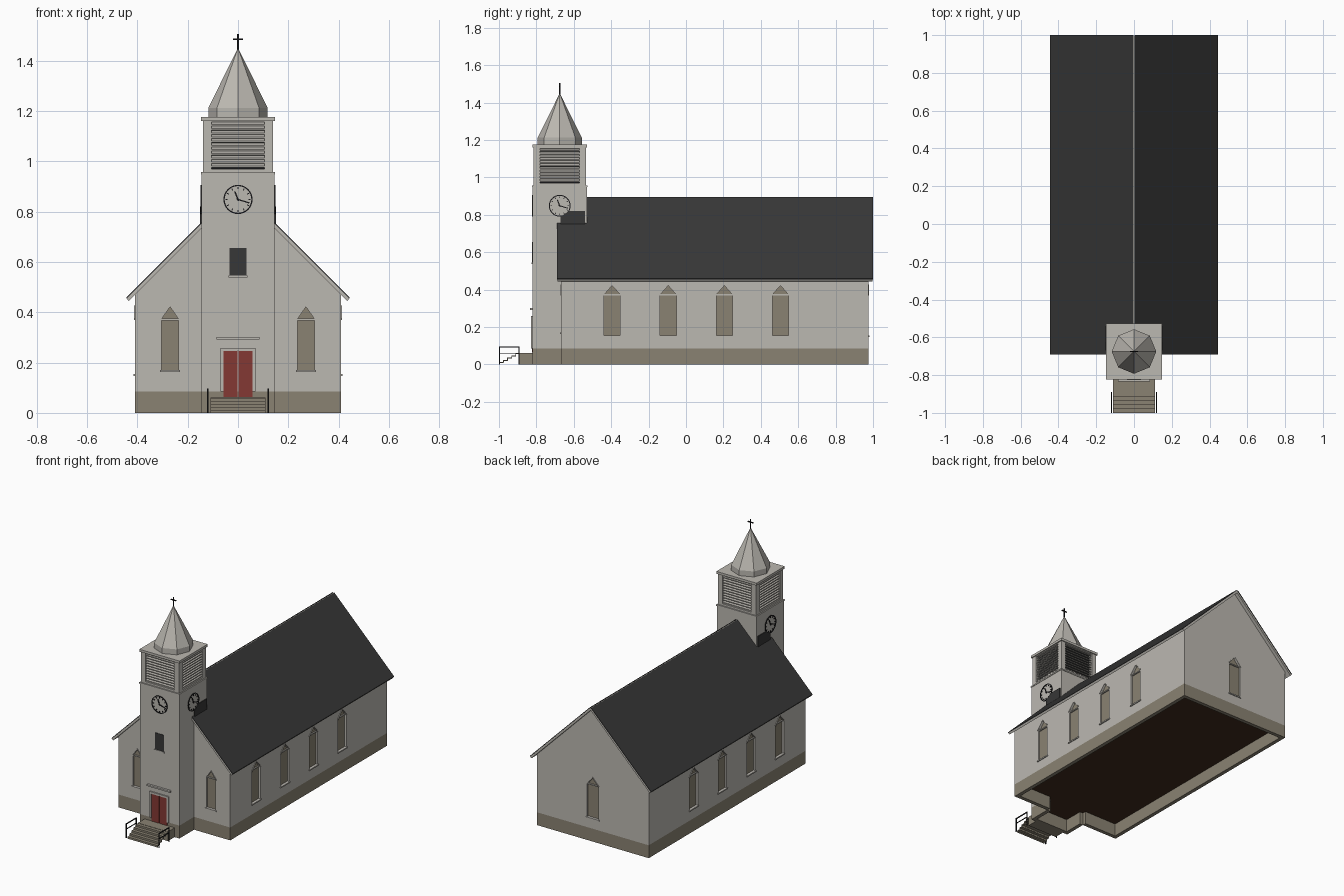
import bpy, bmesh, math
from mathutils import Matrix, Vector

if "Cube" in bpy.data.objects:
    bpy.data.objects.remove(bpy.data.objects["Cube"])


def material(name, r, g, b):
    m = bpy.data.materials.new(name)
    m.diffuse_color = (r, g, b, 1)
    m.use_nodes = True
    m.node_tree.nodes["Principled BSDF"].inputs["Base Color"].default_value = m.diffuse_color
    return m


WALL = material("pale_wall", 0.50, 0.48, 0.44)
STONE = material("tan_stone", 0.255, 0.225, 0.17)
ROOF = material("dark_roof", 0.038, 0.038, 0.038)
RED = material("red_door", 0.23, 0.04, 0.033)
BLACK = material("black_iron", 0.008, 0.008, 0.009)
WOOD = material("brown_floor", 0.05, 0.025, 0.012)


def finish(name, bm, *mats):
    bmesh.ops.recalc_face_normals(bm, faces=bm.faces)
    me = bpy.data.meshes.new(name)
    bm.to_mesh(me)
    bm.free()
    for m in mats:
        me.materials.append(m)
    ob = bpy.data.objects.new(name, me)
    bpy.context.collection.objects.link(ob)
    return ob


def frame(x, y, deg):
    """Wall frame: u to the viewer's right, v up, d outward. 0=front 90=right 180=back"""
    return Matrix.Translation((x, y, 0)) @ Matrix.Rotation(math.radians(deg), 4, 'Z')


def prism(bm, fr, pts, d0, d1):
    a = [bm.verts.new(fr @ Vector((u, -d0, v))) for u, v in pts]
    b = [bm.verts.new(fr @ Vector((u, -d1, v))) for u, v in pts]
    n = len(pts)
    faces = [bm.faces.new(a), bm.faces.new(b[::-1])]
    for i in range(n):
        faces.append(bm.faces.new((a[i], b[i], b[(i + 1) % n], a[(i + 1) % n])))
    return faces


def rect(u0, u1, v0, v1):
    return [(u0, v0), (u1, v0), (u1, v1), (u0, v1)]


WORLD = frame(0, 0, 0)


def box(bm, x0, x1, y0, y1, z0, z1):
    return prism(bm, WORLD, rect(x0, x1, z0, z1), -y0, -y1)


def brown_underside(ob):
    for p in ob.data.polygons:
        p.material_index = 1 if p.normal.z < -0.9 else 0


TY, TH = -0.675, 0.145          # tower centre and half width
FACES = {n: frame(0, TY, a) for n, a in
         (("front", 0), ("right", 90), ("back", 180), ("left", -90))}

# Nave: gabled body with brown floor underneath
bm = bmesh.new()
prism(bm, WORLD, [(-.41, .085), (.41, .085), (.41, .473), (0, .883), (-.41, .473)], .667, -.975)
nave = finish("nave_walls", bm, WALL, WOOD)
brown_underside(nave)

# Foundation: open ring under nave and tower
bm = bmesh.new()
t = .025
for s in (-1, 1):
    box(bm, *sorted((s * .41, s * (.41 - t))), -.667, .975, 0, .085)
    box(bm, *sorted((s * TH, s * (TH - t))), -.82, -.667, 0, .085)
    box(bm, *sorted((s * .41, s * TH)), -.667, -.667 + t, 0, .085)
box(bm, -.41, .41, .975 - t, .975, 0, .085)
box(bm, -TH, TH, -.82, -.82 + t, 0, .085)
finish("foundation", bm, STONE)

# Roof: pale chevron slab with dark sheets, open at the ridge
bm = bmesh.new()
prism(bm, WORLD, [(0, .896), (.442, .454), (.434, .444), (0, .878), (-.434, .444), (-.442, .454)], .688, -.998)
finish("roof_slab", bm, WALL)
bm = bmesh.new()
for s in (-1, 1):
    prism(bm, WORLD, [(s * .006, .89), (s * .006, .896), (s * .444, .458), (s * .442, .454)], .69, -1)
finish("roof_sheets", bm, ROOF)

# Windows: pointed recesses cut in the walls, filled with tan plates
spots = [(frame(s * .27, -.667, 0), .034, .17) for s in (-1, 1)]
spots += [(frame(0, .975, 180), .043, .155)]
for y in (-.395, -.095, .205, .505):
    spots += [(frame(.41, y, 90), .043, .155), (frame(-.41, y, -90), .043, .155)]
cut, pane, trim = bmesh.new(), bmesh.new(), bmesh.new()
for fr, w, z in spots:
    shape = [(-w, z), (w, z), (w, .372), (0, .422), (-w, .372)]
    prism(cut, fr, shape, -.018, .03)
    prism(pane, fr, shape, -.019, -.012)
    prism(trim, fr, rect(-w, w, .368, .375), -.013, -.004)          # transom
    prism(trim, fr, rect(-w - .006, w + .006, z - .008, z), -.01, .006)  # sill
    for s in (-1, 1):                                                # pointed hood
        prism(trim, fr, [(s * (w + .004), .376), (0, .427), (0, .421), (s * (w + .004), .369)], -.005, .004)
cutter = finish("window_cutter", cut, WALL)
cutter.hide_render = True
cutter.hide_viewport = False
cutter.display_type = 'WIRE'
mod = nave.modifiers.new("window_recesses", 'BOOLEAN')
mod.operation, mod.solver, mod.object = 'DIFFERENCE', 'EXACT', cutter
finish("window_panes", pane, STONE)
finish("window_trim", trim, WALL)

# Tower shaft, ledge and belfry frame
bm = bmesh.new()
box(bm, -TH, TH, TY - TH, TY + TH, .085, .95)
tower = finish("tower_shaft", bm, WALL, WOOD)
brown_underside(tower)
bm = bmesh.new()
for h, z0, z1 in ((.148, .948, .957), (.14, .957, .97), (.14, 1.155, 1.162), (.147, 1.16, 1.176)):
    box(bm, -h, h, TY - h, TY + h, z0, z1)
for sx in (-1, 1):
    for sy in (-1, 1):
        box(bm, *sorted((sx * .14, sx * .106)), *sorted((TY + sy * .14, TY + sy * .106)), .965, 1.16)
finish("belfry_frame", bm, WALL)
bm = bmesh.new()
box(bm, -.115, .115, TY - .115, TY + .115, .965, 1.16)
finish("belfry_core", bm, BLACK)

# Louvres: sloping slats on all four sides
bm = bmesh.new()
for fr in FACES.values():
    for i in range(11):
        z = .974 + i * .0166
        # slat section extruded sideways along the wall
        side = fr @ Matrix.Rotation(math.radians(90), 4, 'Z')
        prism(bm, side, [(-.137, z), (-.137, z + .006), (-.115, z + .016), (-.115, z + .011)], -.107, .107)
        prism(bm, side, [(.137, z), (.137, z + .006), (.115, z + .016), (.115, z + .011)], -.107, .107)
    break
for i in range(11):
    z = .974 + i * .0166
    for s in (-1, 1):
        prism(bm, frame(0, TY, 0), [(s * .137, z), (s * .137, z + .006), (s * .115, z + .016), (s * .115, z + .011)], -.107, .107)
finish("belfry_louvres", bm, WALL)

# Spire: eight-sided collar and cone
bm = bmesh.new()
for r2, z0, z1 in ((.118, 1.176, 1.212), (0, 1.212, 1.45)):
    bmesh.ops.create_cone(bm, cap_ends=True, segments=8, radius1=.118, radius2=r2, depth=z1 - z0,
                          matrix=Matrix.Translation((0, TY, (z0 + z1) / 2)))
finish("spire", bm, WALL)
bm = bmesh.new()
box(bm, -.003, .003, TY - .003, TY + .003, 1.44, 1.505)
box(bm, -.02, .02, TY - .003, TY + .003, 1.482, 1.488)
finish("cross", bm, BLACK)

# Clocks on front, right and left: ring, hour ticks and hands
bm = bmesh.new()
CZ, N = .848, 32


def polar(r, a):
    return (r * math.sin(a), CZ + r * math.cos(a))


def bar(fr, r0, r1, a, w):
    dx, dz = w * math.cos(a), -w * math.sin(a)
    (u0, v0), (u1, v1) = polar(r0, a), polar(r1, a)
    prism(bm, fr, [(u0 - dx, v0 - dz), (u0 + dx, v0 + dz), (u1 + dx, v1 + dz), (u1 - dx, v1 - dz)], TH, TH + .004)


for n in ("front", "right", "left"):
    fr = FACES[n]
    for i in range(N):
        a, b = 2 * math.pi * i / N, 2 * math.pi * (i + 1) / N
        prism(bm, fr, [polar(.053, a), polar(.058, a), polar(.058, b), polar(.053, b)], TH, TH + .004)
    for i in range(12):
        bar(fr, .042, .05, i * math.pi / 6, .002)
    bar(fr, -.006, .034, math.radians(-22), .003)
    bar(fr, -.006, .047, math.radians(107), .0025)
finish("clocks", bm, BLACK)

# Dark flashing where the roof meets the tower
bm = bmesh.new()
for n, s in (("right", 1), ("left", -1)):
    prism(bm, FACES[n], [(s * .005, .74), (s * .135, .74), (s * .135, .82), (s * .05, .82), (s * .005, .79)], TH, TH + .006)
finish("roof_flashing", bm, ROOF)

# Entrance: door leaves, frame, hood and small window above
F = FACES["front"]
bm = bmesh.new()
for s in (-1, 1):
    prism(bm, F, rect(*sorted((s * .001, s * .057)), .063, .245), TH, TH + .004)
finish("door", bm, RED)
bm = bmesh.new()
for s in (-1, 1):
    prism(bm, F, rect(*sorted((s * .057, s * .07)), .085, .258), TH, TH + .008)
prism(bm, F, rect(-.057, .057, .245, .258), TH, TH + .008)
prism(bm, F, rect(-.085, .085, .292, .302), TH, TH + .014)
prism(bm, F, rect(-.037, .037, .537, .545), TH, TH + .006)
finish("door_frame_and_sills", bm, WALL)
bm = bmesh.new()
prism(bm, F, rect(-.033, .033, .545, .655), TH, TH + .003)
finish("tower_window", bm, ROOF)

# Landing and open steps
bm = bmesh.new()
box(bm, -.11, .11, -.89, -.82, 0, .062)
for i in range(5):
    y, z = -1 + i * .022, .012 * (i + 1)
    box(bm, -.11, .11, y, y + .025, z - .005, z)
    box(bm, -.11, .11, y, y + .004, z - .014 if i else 0, z)
finish("steps", bm, STONE)

# Handrails
bm = bmesh.new()
for s in (-1, 1):
    x0, x1 = s * .12 - .003, s * .12 + .003
    box(bm, x0, x1, -1, -.995, 0, .096)
    box(bm, x0, x1, -.895, -.89, 0, .096)
    box(bm, x0, x1, -1, -.89, .091, .096)
    box(bm, x0, x1, -1, -.89, .058, .061)
finish("handrails", bm, BLACK)
